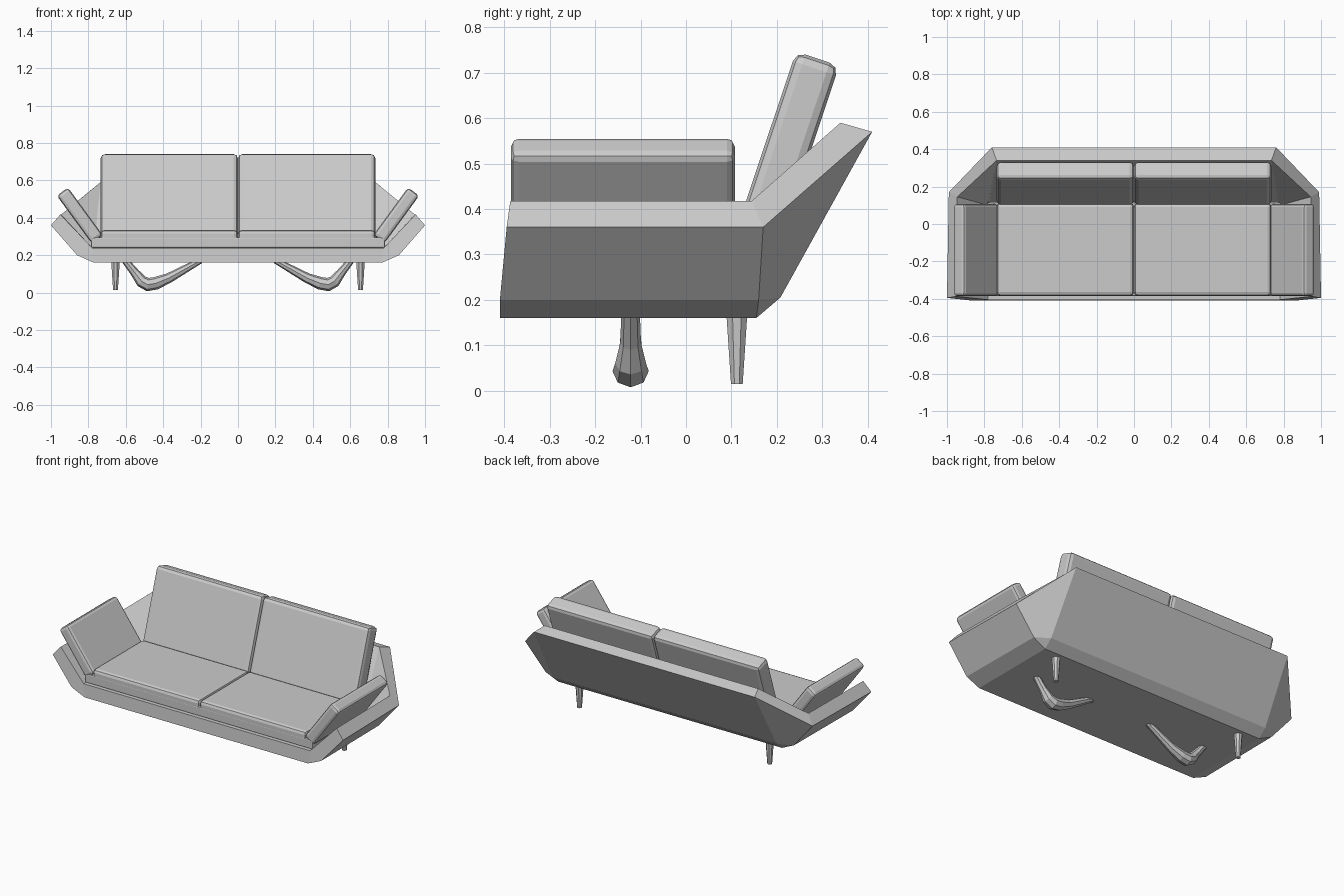
import bpy, bmesh, math
from mathutils import Vector, Matrix

if "Cube" in bpy.data.objects:
    bpy.data.objects.remove(bpy.data.objects["Cube"])


def finish(name, bm):
    bmesh.ops.recalc_face_normals(bm, faces=bm.faces[:])
    me = bpy.data.meshes.new(name)
    bm.to_mesh(me)
    bm.free()
    ob = bpy.data.objects.new(name, me)
    bpy.context.collection.objects.link(ob)
    return ob


def cushion(name, centre, size, axis='X', angle=0.0, bevel=0.02):
    """Box with chamfered edges, tilted about one axis."""
    bm = bmesh.new()
    bmesh.ops.create_cube(bm, size=1)
    bmesh.ops.scale(bm, vec=size, verts=bm.verts[:])
    bmesh.ops.bevel(bm, geom=bm.edges[:], offset=bevel, segments=2,
                    profile=0.5, affect='EDGES')
    m = Matrix.Translation(centre) @ Matrix.Rotation(angle, 4, axis)
    bmesh.ops.transform(bm, matrix=m, verts=bm.verts[:])
    return finish(name, bm)


def loft(name, rings):
    """Closed tube through equal-length rings of points."""
    bm = bmesh.new()
    rows = [[bm.verts.new(p) for p in r] for r in rings]
    n = len(rows[0])
    for a, b in zip(rows, rows[1:]):
        for i in range(n):
            j = (i + 1) % n
            bm.faces.new((a[i], a[j], b[j], b[i]))
    bm.faces.new(rows[0][::-1])
    bm.faces.new(rows[-1])
    return finish(name, bm)


# Angular tray shell: stations run front, arm corner, back corner, then mirrored
# each station: bottom, chamfer, outer rim, inner rim, inner floor
half = [
    [(.77, -.41, .16), (.86, -.41, .20), (1.0, -.395, .36), (.95, -.387, .418), (.78, -.405, .24)],
    [(.77, .155, .16), (.855, .16, .20), (.99, .17, .36), (.945, .145, .418), (.78, .10, .24)],
    [(.77, .155, .16), (.77, .208, .205), (.76, .41, .57), (.735, .34, .59), (.77, .12, .24)],
]
stations = half + [[(-x, y, z) for x, y, z in s] for s in half[::-1]]
bm = bmesh.new()
g = [[bm.verts.new(p) for p in s] for s in stations]
for a, b in zip(g, g[1:]):
    for k in range(4):
        bm.faces.new((a[k], b[k], b[k + 1], a[k + 1]))
bm.faces.new([s[0] for s in g])
bm.faces.new([s[4] for s in g])
bm.faces.new(g[0])
bm.faces.new(g[5])
bm.faces.new((g[0][0], g[0][4], g[5][4], g[5][0]))
bmesh.ops.remove_doubles(bm, verts=bm.verts[:], dist=1e-4)
finish("shell", bm)

# Seat platform between shell floor and cushions
cushion("seat_base", (0, -.135, .268), (1.57, .50, .056), bevel=.006)

for s, side in ((1, "right"), (-1, "left")):
    # Seat, back and arm cushions
    cushion("seat_cushion_" + side, (s * .3675, -.137, .295), (.733, .495, .08))
    cushion("back_cushion_" + side, (s * .3675, .217, .513), (.733, .10, .46), 'X', -.322, .022)
    cushion("arm_cushion_" + side, (s * .846, -.139, .413), (.074, .494, .315), 'Y', s * .631, .018)

    # Rear leg: tapered eight-sided peg
    ring = [(math.cos(math.pi * (i + .5) / 4), math.sin(math.pi * (i + .5) / 4)) for i in range(8)]
    loft("rear_leg_" + side, [[(s * .655 + r * c, .112 + r * d, z) for c, d in ring]
                              for r, z in ((.014, .015), (.025, .17))])

    # Front leg: boomerang; path points are x, z, in-plane radius, depth radius
    path = [(.61, .18, .018, .02), (.55, .105, .024, .023), (.515, .060, .033, .034),
            (.482, .043, .036, .040), (.44, .050, .034, .036), (.37, .078, .027, .026),
            (.20, .172, .016, .018)]
    rings = []
    for i, (x, z, rn, ry) in enumerate(path):
        p, q = path[max(i - 1, 0)], path[min(i + 1, len(path) - 1)]
        t = Vector((q[0] - p[0], q[1] - p[1])).normalized()
        rings.append([(s * (x - t.y * rn * c), -.122 + ry * d, z + t.x * rn * c)
                      for c, d in [(math.cos(math.pi * k / 4), math.sin(math.pi * k / 4))
                                   for k in range(8)]])
    loft("front_leg_" + side, rings)
